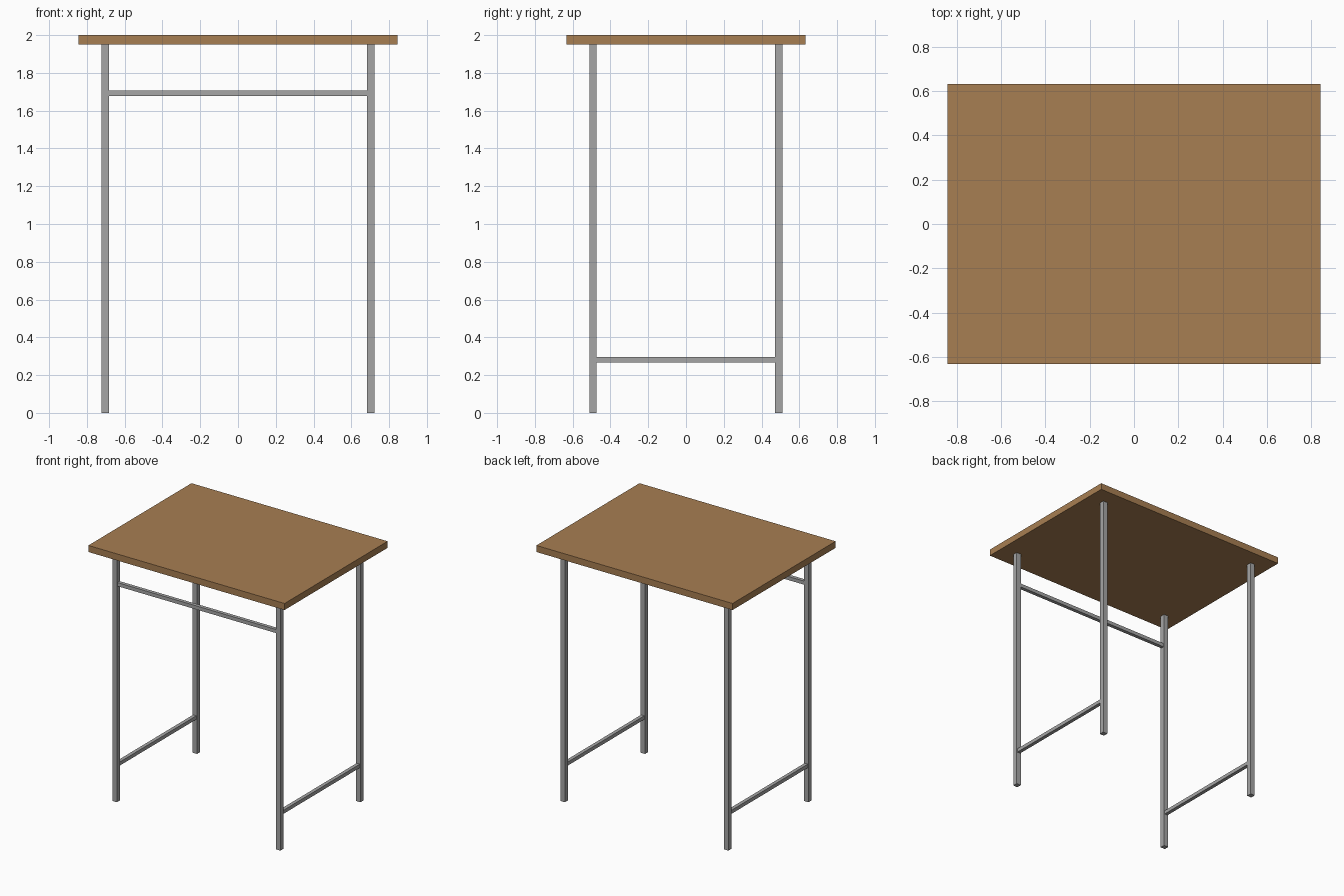
import bpy

if "Cube" in bpy.data.objects:
    bpy.data.objects.remove(bpy.data.objects["Cube"])

def material(name, rgb):
    m = bpy.data.materials.new(name)
    m.diffuse_color = (*rgb, 1)
    m.use_nodes = True
    m.node_tree.nodes["Principled BSDF"].inputs["Base Color"].default_value = m.diffuse_color
    return m

wood = material("brown wood", (0.39, 0.21, 0.084))
metal = material("grey metal", (0.38, 0.38, 0.38))

def box(name, centre, size, mat):
    bpy.ops.mesh.primitive_cube_add(size=1, location=centre)
    ob = bpy.context.object
    ob.name = name
    ob.scale = size
    bpy.ops.object.transform_apply(location=False, rotation=False, scale=True)
    ob.data.materials.append(mat)
    return ob

LEG_X, LEG_Y, LEG_W = 0.703, 0.492, 0.039
BAR_W, TOP_T = 0.028, 0.051
LEG_H = 2 - TOP_T

# Table top
box("table_top", (0, 0, 2 - TOP_T / 2), (1.687, 1.266, TOP_T), wood)

# Four square legs, with a low bar joining front and back on each side
for side, sx in (("left", -1), ("right", 1)):
    for end, sy in (("front", -1), ("back", 1)):
        box(f"{end}_{side}_leg", (sx * LEG_X, sy * LEG_Y, LEG_H / 2),
            (LEG_W, LEG_W, LEG_H), metal)
    box(f"{side}_lower_bar", (sx * LEG_X, 0, 0.281),
        (BAR_W, 2 * LEG_Y - LEG_W, BAR_W), metal)

# High bar between the front legs
box("front_upper_bar", (0, -LEG_Y, 1.692),
    (2 * LEG_X - LEG_W, BAR_W, BAR_W), metal)
